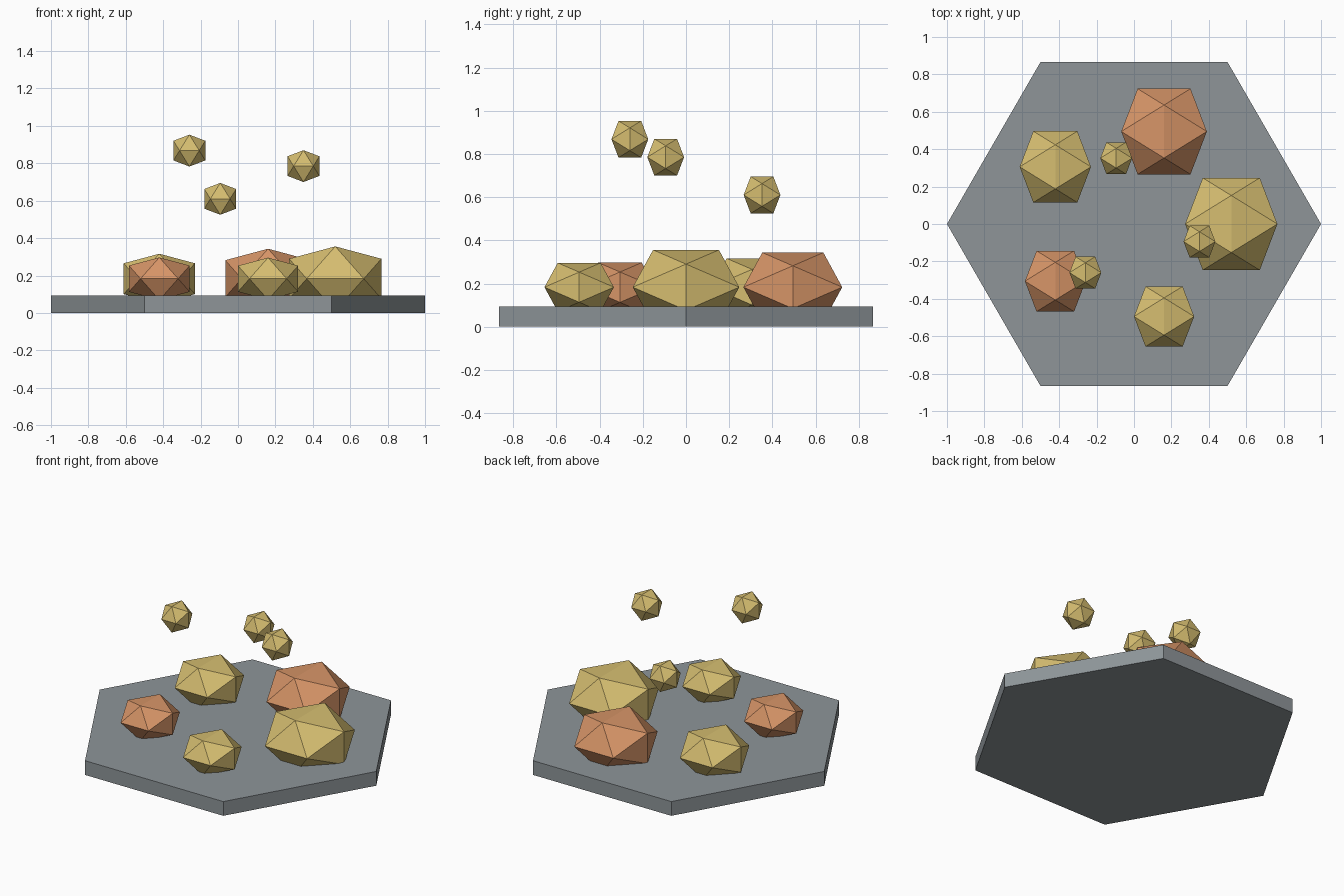
import bpy, bmesh, math
from mathutils import Vector

cube = bpy.data.objects.get("Cube")
if cube:
    bpy.data.objects.remove(cube, do_unlink=True)


def material(name, rgb):
    """Flat material from 0-255 display values, stored as linear."""
    lin = [((c / 255 + 0.055) / 1.055) ** 2.4 for c in rgb] + [1]
    mat = bpy.data.materials.new(name)
    mat.use_nodes = True
    mat.diffuse_color = lin
    bsdf = mat.node_tree.nodes["Principled BSDF"]
    bsdf.inputs["Base Color"].default_value = lin
    bsdf.inputs["Roughness"].default_value = 0.8
    return mat


STONE = material("grey stone", (142, 149, 153))
GOLD = material("pale gold", (213, 189, 112))
COPPER = material("copper orange", (214, 148, 103))


def add_object(name, bm, mat, location):
    mesh = bpy.data.meshes.new(name)
    bmesh.ops.recalc_face_normals(bm, faces=bm.faces)
    bm.to_mesh(mesh)
    bm.free()
    mesh.materials.append(mat)
    obj = bpy.data.objects.new(name, mesh)
    obj.location = location
    bpy.context.collection.objects.link(obj)
    return obj


def icosahedron(name, radius, location, mat, squash=1.0):
    """Twenty-sided nugget: hull of three golden rectangles."""
    phi = (1 + math.sqrt(5)) / 2
    scale = radius / math.hypot(1, phi)
    bm = bmesh.new()
    for a in (-1, 1):
        for b in (-phi, phi):
            for p in ((0, a, b), (a, b, 0), (b, 0, a)):
                v = Vector(p) * scale
                v.z *= squash
                bm.verts.new(v)
    bmesh.ops.convex_hull(bm, input=bm.verts)
    return add_object(name, bm, mat, location)


# Hexagonal base slab
BASE_HEIGHT = 0.093
bm = bmesh.new()
rim = [bm.verts.new((math.cos(i * math.pi / 3), math.sin(i * math.pi / 3), 0))
       for i in range(6)]
bottom = bm.faces.new(rim)
top = bmesh.ops.extrude_face_region(bm, geom=[bottom], use_keep_orig=True)["geom"]
bmesh.ops.translate(bm, vec=(0, 0, BASE_HEIGHT),
                    verts=[g for g in top if isinstance(g, bmesh.types.BMVert)])
add_object("hexagon_base", bm, STONE, (0, 0, 0))

# Ring of squashed nuggets, partly sunk into the base
RING = 0.52
nuggets = [(0.29, GOLD), (0.269, COPPER), (0.224, GOLD), (0.191, COPPER), (0.189, GOLD)]
for i, (radius, mat) in enumerate(nuggets):
    angle = i * math.tau / len(nuggets)
    place = (RING * math.cos(angle), RING * math.sin(angle), 0.183)
    icosahedron(f"nugget_{i + 1}", radius, place, mat, squash=0.7)

# Small floating nuggets
floating = [(-0.26, -0.26, 0.868), (0.35, -0.094, 0.785), (-0.095, 0.352, 0.61)]
for i, place in enumerate(floating):
    icosahedron(f"floating_nugget_{i + 1}", 0.1, place, GOLD)
